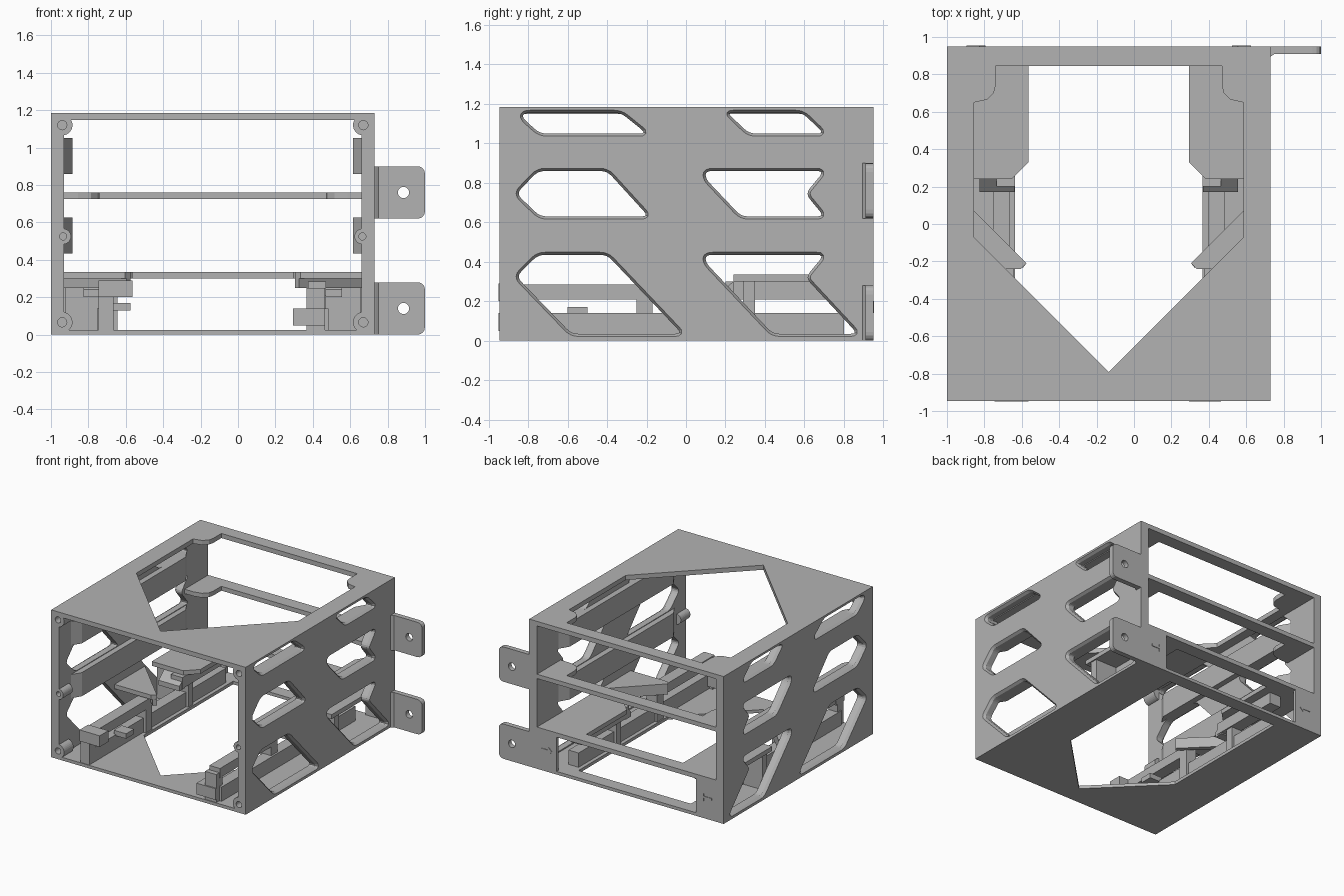
import bpy, bmesh, math
from mathutils import Vector

cube = bpy.data.objects.get("Cube")
if cube:
    bpy.data.objects.remove(cube, do_unlink=True)

CX = -0.135               # middle of the cage, side tabs excluded
HALF, INNER = 0.865, 0.795
FRONT, BACK, TOP = -0.945, 0.95, 1.185

GREY = bpy.data.materials.new("plain grey")
GREY.use_nodes = True
GREY.diffuse_color = (0.45, 0.45, 0.45, 1)
GREY.node_tree.nodes["Principled BSDF"].inputs["Base Color"].default_value = (0.45, 0.45, 0.45, 1)


def finish(name, bm, mirror=False):
    bmesh.ops.recalc_face_normals(bm, faces=bm.faces)
    mesh = bpy.data.meshes.new(name)
    bm.to_mesh(mesh)
    bm.free()
    mesh.materials.append(GREY)
    ob = bpy.data.objects.new(name, mesh)
    ob.location.x = CX
    bpy.context.scene.collection.objects.link(ob)
    if mirror:
        ob.modifiers.new("Mirror", 'MIRROR')
    return ob


def loft(bm, rings):
    """Closed solid through matching rings of points."""
    loops = [[bm.verts.new(p) for p in ring] for ring in rings]
    n = len(loops[0])
    for a, b in zip(loops, loops[1:]):
        for i in range(n):
            j = (i + 1) % n
            bm.faces.new((a[i], a[j], b[j], b[i]))
    bm.faces.new(loops[0])
    bm.faces.new(loops[-1])


def plate(name, pts, axis, lo, hi, mirror=False):
    """Extrude a 2D outline along x, y or z."""
    place = {'x': lambda p, d: (d, p[0], p[1]),
             'y': lambda p, d: (p[0], d, p[1]),
             'z': lambda p, d: (p[0], p[1], d)}[axis]
    bm = bmesh.new()
    loft(bm, [[place(p, d) for p in pts] for d in (lo, hi)])
    if mirror:
        seam = [f for f in bm.faces if all(abs(v.co.x) < 1e-5 for v in f.verts)]
        bmesh.ops.delete(bm, geom=seam, context='FACES_ONLY')
    return finish(name, bm, mirror)


def box(name, x, y, z, mirror=False):
    return plate(name, [(x[0], y[0]), (x[1], y[0]), (x[1], y[1]), (x[0], y[1])],
                 'z', z[0], z[1], mirror)


def circle(cx, cz, r, n=28):
    return [(cx + r * math.cos(2 * math.pi * i / n), cz + r * math.sin(2 * math.pi * i / n))
            for i in range(n)]


def rounded(pts, r, steps=4):
    out = []
    for i, p in enumerate(pts):
        p = Vector(p)
        a, b = Vector(pts[i - 1]) - p, Vector(pts[(i + 1) % len(pts)]) - p
        s = p + a.normalized() * min(r, a.length * 0.45)
        e = p + b.normalized() * min(r, b.length * 0.45)
        for k in range(steps + 1):
            t = k / steps
            out.append(s * (1 - t) ** 2 + p * 2 * t * (1 - t) + e * t * t)
    return out


def grown(pts, d):
    """Offset an outline outward, whichever way it winds."""
    n = len(pts)
    area = sum(pts[i - 1].cross(pts[i]) for i in range(n))
    sign = 1 if area > 0 else -1
    out = []
    for i, p in enumerate(pts):
        t = (pts[(i + 1) % n] - pts[i - 1]).normalized()
        out.append(p + Vector((t.y, -t.x)) * d * sign)
    return out


def boolean(ob, cutter, mode):
    mod = ob.modifiers.new("Cut", 'BOOLEAN')
    mod.object, mod.operation, mod.solver = cutter, mode, 'EXACT'
    mesh = bpy.data.meshes.new_from_object(
        ob.evaluated_get(bpy.context.evaluated_depsgraph_get()))
    ob.modifiers.clear()
    ob.data = mesh
    bpy.data.objects.remove(cutter, do_unlink=True)


# Side walls with six flared windows each, and screw bosses at the front
wall = box("side_walls", (INNER, HALF), (FRONT, BACK), (0, TOP))
bosses = [(0.805, 1.12, 0.055), (0.80, 0.525, 0.042), (0.805, 0.066, 0.055)]
for x, z, r in bosses:
    boolean(wall, plate("boss", circle(x, z, r), 'y', FRONT, FRONT + 0.12), 'UNION')
windows = [
    [(-.82, 1.155), (-.33, 1.155), (-.2, 1.05), (-.74, 1.05), (-.83, 1.13)],
    [(.22, 1.155), (.59, 1.155), (.7, 1.05), (.32, 1.05), (.22, 1.145)],
    [(-.75, .86), (-.4, .86), (-.19, .63), (-.74, .63), (-.86, .745)],
    [(.1, .86), (.7, .86), (.605, .745), (.7, .63), (.28, .63), (.1, .82)],
    [(-.75, .435), (-.4, .435), (-.02, .035), (-.58, .035), (-.86, .325)],
    [(.1, .435), (.7, .435), (.605, .32), (.87, .035), (.44, .035), (.1, .395)],
]
bm = bmesh.new()
for w in windows:
    w = rounded(w, 0.035)
    loft(bm, [[(x, p.x, p.y) for p in grown(w, g)]
              for x, g in ((0.7, 0), (HALF - 0.02, 0), (HALF + 0.001, 0.014), (0.95, 0.014))])
for x, z, r in bosses:
    loft(bm, [[(a, y, b) for a, b in circle(x, z, r * 0.45, 20)] for y in (-1.1, FRONT + 0.09)])
boolean(wall, finish("cutter", bm), 'DIFFERENCE')
wall.modifiers.new("Mirror", 'MIRROR')

# Top and floor plates with pointed openings
curve = [(.605, .845), (.605, .74), (.615, .7), (.65, .665), (.72, .65)]
edge = 0.80
outer = [(0, FRONT), (edge, FRONT), (edge, BACK), (0, BACK), (0, .845)]
plate("top_plate", outer + curve + [(.72, -.07), (0, -.79)], 'z', 1.148, TOP, True)
plate("floor_plate", outer + [(.5, .845), (.5, -.29), (0, -.79)], 'z', 0, 0.025, True)

# Rear cross bars carrying corner ledges and the lower shelf
rear = [(0, BACK), (edge, BACK)]
plate("middle_shelf", rear + [(edge, .65)] + curve[::-1] + [(0, .845)], 'z', .725, .76, True)
plate("lower_shelf", rear + [(edge, .24), (.52, .24), (.43, .33), (.43, .845), (0, .845)],
      'z', .3, .335, True)

# Triangular brackets on the walls
plate("triangle_brackets", [(edge, -.24), (.47, -.24), (.44, -.21), (edge, .15)],
      'z', .3, .335, True)
plate("bracket_rims", [(.46, -.235), (.44, -.21), (edge, .15), (edge, .08)],
      'z', .25, .3, True)

# Long rails between the window rows
for name, z in (("upper", .86), ("middle", .435)):
    plate(name + "_wall_rails", [(.798, -.8), (.75, -.72), (.75, .6), (.798, .68)],
          'z', z, z + .19, True)

# Guide rails along the floor
box("lower_guides", (.53, .62), (-.9, .8), (.02, .14), True)
box("front_upper_guides", (.51, .605), (-.9, -.17), (.21, .285), True)
box("rear_upper_guides", (.5, .6), (.2, .8), (.21, .3), True)
box("guide_posts", (.51, .605), (-.25, -.17), (.02, .22), True)
box("rear_posts", (.51, .79), (.29, .35), (.02, .3), True)
plate("guide_ramps", [(.24, .3), (.24, .2), (.17, .2), (.17, .24)], 'x', .505, .69, True)

# Front ends of the guides differ left and right
box("right_guide_head", (-.61, -.43), (-.95, -.84), (.2, .29))
box("right_guide_post", (-.61, -.53), (-.94, -.86), (.02, .21))
box("right_guide_stop", (-.55, -.44), (-.6, -.5), (.13, .17))
box("left_guide_foot", (.43, .6), (-.95, -.84), (.05, .14))
box("left_guide_post", (.5, .6), (-.94, -.86), (.02, .25))

# Rear corner panels with raised direction arrows
box("rear_panels", (.62, edge), (.925, BACK), (.01, .31), True)
arrow = [(.66, .17), (.69, .2), (.69, .178), (.76, .178), (.76, .162), (.69, .162), (.69, .14)]
plate("rear_arrows", arrow, 'y', BACK, BACK + .004, True)

# Mounting tabs with a bolt hole on the left rear edge
for name, z in (("lower", 0), ("upper", .62)):
    outline = [(HALF - .02, z)] + [tuple(p) for p in rounded(
        [(HALF - .02, z), (1.135, z), (1.135, z + .28), (HALF - .02, z + .28)], .045)[5:15]]
    outline.append((HALF - .02, z + .28))
    tab = plate(name + "_mounting_tab", outline, 'y', .91, BACK)
    boolean(tab, plate("hole", circle(1.02, z + .14, .03), 'y', .8, 1.05), 'DIFFERENCE')
    plate(name + "_tab_fillet", [(HALF - .01, .89), (HALF + .006, .898), (HALF + .025, .912),
                                 (HALF - .01, .912)], 'z', z, z + .28)
